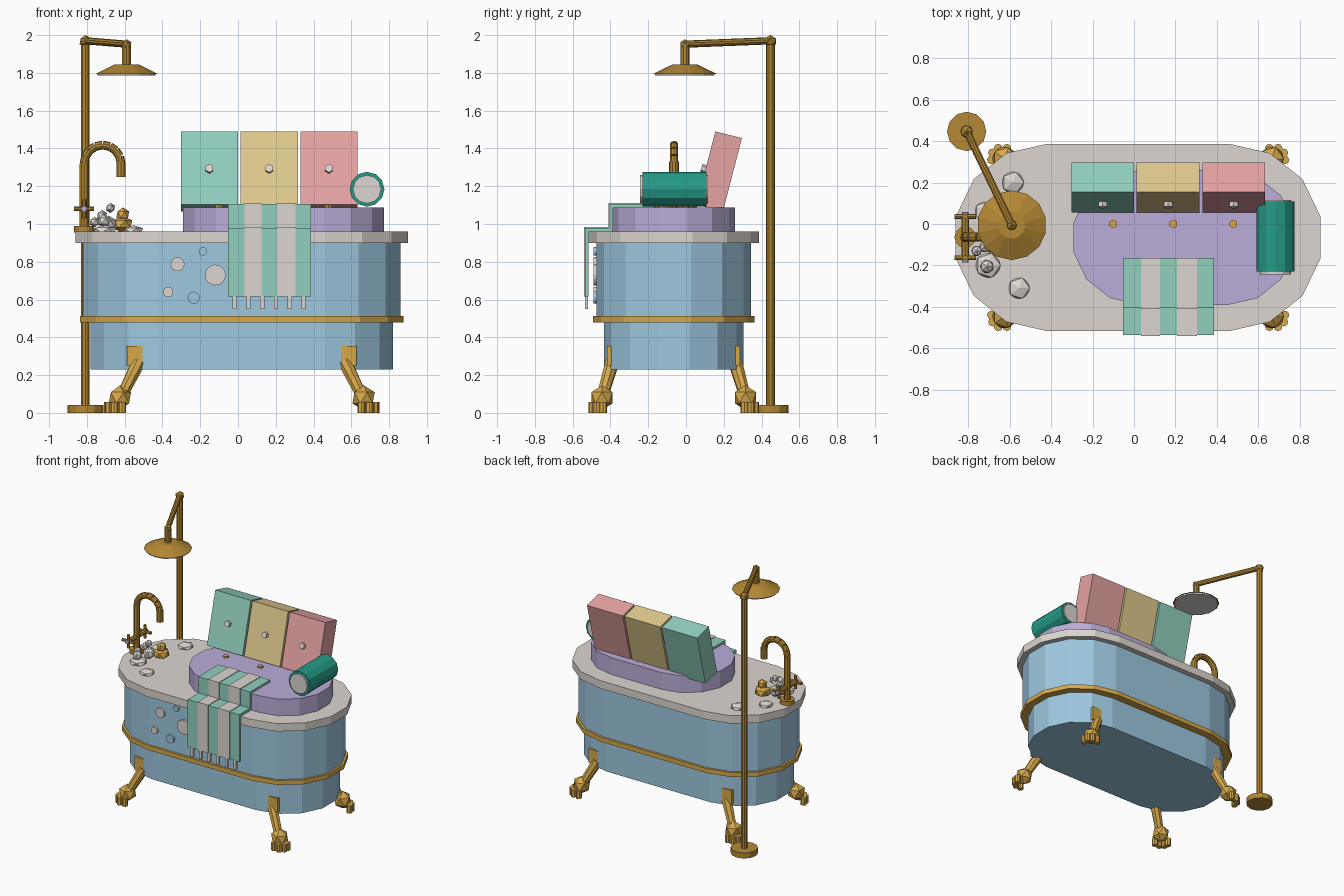
import bpy, bmesh, math
from mathutils import Vector, Matrix

if "Cube" in bpy.data.objects:
    bpy.data.objects.remove(bpy.data.objects["Cube"])


def mat(name, r, g, b):
    m = bpy.data.materials.new(name)
    lin = [((c / 255 + 0.055) / 1.055) ** 2.4 for c in (r, g, b)]
    m.diffuse_color = (*lin, 1)
    m.use_nodes = True
    m.node_tree.nodes["Principled BSDF"].inputs["Base Color"].default_value = m.diffuse_color
    return m


BLUE = mat("soft blue", 158, 200, 224)
GREY = mat("warm white", 220, 214, 208)
LILAC = mat("lilac", 187, 173, 217)
MINT = mat("mint", 146, 208, 191)
SAND = mat("sand yellow", 224, 202, 142)
PINK = mat("pink", 230, 163, 163)
TEAL = mat("teal", 36, 155, 135)
GOLD = mat("bright gold", 214, 168, 74)
BRASS = mat("dark brass", 180, 136, 52)


def finish(name, bm, m):
    bmesh.ops.recalc_face_normals(bm, faces=bm.faces)
    me = bpy.data.meshes.new(name)
    bm.to_mesh(me)
    bm.free()
    me.materials.append(m)
    ob = bpy.data.objects.new(name, me)
    bpy.context.collection.objects.link(ob)
    return ob


def prism(name, pts, vec, m):
    """Extrude a polygon of 3D points along vec."""
    bm = bmesh.new()
    f = bm.faces.new([bm.verts.new(p) for p in pts])
    r = bmesh.ops.extrude_face_region(bm, geom=[f], use_keep_orig=True)
    vs = [e for e in r["geom"] if isinstance(e, bmesh.types.BMVert)]
    bmesh.ops.translate(bm, vec=vec, verts=vs)
    return finish(name, bm, m)


def stadium(name, cx, cy, s, r, z0, z1, m):
    pts = []
    for side in (1, -1):
        for k in range(8):
            a = math.radians(-90 + k * 180 / 7)
            pts.append((cx + side * (s + r * math.cos(a)), cy + side * r * math.sin(a), z0))
    return prism(name, pts, (0, 0, z1 - z0), m)


def rod(name, a, b, r, m, r2=None, n=10):
    a, b = Vector(a), Vector(b)
    d = b - a
    bm = bmesh.new()
    M = Matrix.Translation((a + b) / 2) @ d.to_track_quat('Z', 'Y').to_matrix().to_4x4()
    bmesh.ops.create_cone(bm, cap_ends=True, segments=n, radius1=r,
                          radius2=r if r2 is None else r2, depth=d.length, matrix=M)
    return finish(name, bm, m)


def ball(name, c, r, m, sz=1.0):
    bm = bmesh.new()
    bmesh.ops.create_icosphere(bm, subdivisions=1, radius=r,
                               matrix=Matrix.Translation(c) @ Matrix.Diagonal((1, 1, sz, 1)))
    return finish(name, bm, m)


def box(name, x0, x1, y0, y1, z0, z1, m):
    return prism(name, [(x0, y0, z0), (x1, y0, z0), (x1, y1, z0), (x0, y1, z0)], (0, 0, z1 - z0), m)


# tub shell, trim band, rim and raised mound
CX, CY = 0.02, -0.065
stadium("tub_lower", CX, CY, 0.44, 0.37, 0.23, 0.49, BLUE)
stadium("tub_upper", CX, CY, 0.44, 0.41, 0.49, 0.91, BLUE)
stadium("trim_band", CX, CY, 0.44, 0.427, 0.478, 0.512, GOLD)
stadium("tub_rim", CX, CY, 0.44, 0.452, 0.90, 0.96, GREY)
stadium("bath_mound", 0.24, -0.065, 0.215, 0.325, 0.95, 1.088, LILAC)

# clawed feet
for sx in (-1, 1):
    for sy in (-1, 1):
        def P(x, y, z):
            return (CX + sx * x, CY + sy * y, z)
        xs, ys = sorted((P(0.525, 0, 0)[0], P(0.607, 0, 0)[0])), sorted((P(0, 0.325, 0)[1], P(0, 0.352, 0)[1]))
        box("foot_plate", *xs, *ys, 0.25, 0.355, GOLD)
        rod("foot_leg", P(0.545, 0.325, 0.27), P(0.64, 0.38, 0.08), 0.038, GOLD, 0.03, 8)
        ball("foot_ball", P(0.645, 0.38, 0.08), 0.066, GOLD)
        for t in (-40, 0, 40, 85):
            a = math.radians(28 + t)
            x, y = 0.655 + 0.055 * math.cos(a), 0.385 + 0.05 * math.sin(a)
            rod("foot_toe", P(x, y, 0), P(x, y, 0.058), 0.021, GOLD, n=8)

# bubble discs on the front
for x, z, r, m in ((-0.32, 0.787, 0.037, GREY), (-0.12, 0.73, 0.055, GREY), (-0.185, 0.855, 0.022, BLUE),
                   (-0.37, 0.64, 0.027, GREY), (-0.235, 0.61, 0.032, BLUE)):
    rod("bubble_disc", (x, -0.47, z), (x, -0.49, z), r, m, n=16)

# three leaning boxes with knobs, and studs in front
for x0, x1, m in ((-0.302, 0.0, MINT), (0.013, 0.317, SAND), (0.33, 0.633, PINK)):
    prism("leaning_box", [(x0, 0.055, 1.102), (x0, 0.155, 1.49), (x0, 0.296, 1.455), (x0, 0.196, 1.067)],
          (x1 - x0, 0, 0), m)
    xm = (x0 + x1) / 2
    rod("box_knob", (xm, 0.11, 1.288), (xm, 0.081, 1.296), 0.023, GREY, n=6)
for x in (-0.10, 0.19, 0.48):
    rod("gold_stud", (x, 0, 1.08), (x, 0, 1.1), 0.021, GOLD, n=6)

# rolled towel
rod("towel_roll", (0.683, -0.23, 1.184), (0.683, 0.108, 1.184), 0.092, TEAL, n=12)
rod("roll_core", (0.683, -0.243, 1.184), (0.683, 0.116, 1.184), 0.075, GREY, n=12)

# draped towel: stepped profile, stripes and fringe


def drape(name, x0, x1, g, m):
    prof = [(-0.163, 1.085), (-0.163, 1.105 + g), (-0.405 - g, 1.105 + g), (-0.405 - g, 0.98 + g),
            (-0.535 - g, 0.98 + g), (-0.535 - g, 0.617), (-0.517, 0.617), (-0.517, 0.955),
            (-0.385, 0.955), (-0.385, 1.085)]
    prism(name, [(x0, y, z) for y, z in prof], (x1 - x0, 0, 0), m)


drape("draped_towel", -0.053, 0.386, 0, MINT)
drape("towel_stripe", 0.035, 0.125, 0.005, GREY)
drape("towel_stripe", 0.207, 0.305, 0.005, GREY)
for k in range(6):
    x = -0.018 + k * 0.073
    box("towel_fringe", x - 0.011, x + 0.011, -0.535, -0.52, 0.55, 0.62, GREY)

# gooseneck tap
FX, FY = -0.815, -0.063
rod("tap_flange", (FX, FY, 0.955), (FX, FY, 0.99), 0.052, BRASS, n=12)
rod("tap_riser", (FX, FY, 0.96), (FX, FY, 1.32), 0.025, BRASS)
arc = [(FX + 0.098 - 0.098 * math.cos(math.pi * k / 8), FY, 1.32 + 0.098 * math.sin(math.pi * k / 8))
       for k in range(9)]
for a, b in zip(arc, arc[1:]):
    rod("tap_bend", a, b, 0.023, BRASS)
rod("tap_nozzle", (FX + 0.196, FY, 1.33), (FX + 0.196, FY, 1.248), 0.026, BRASS)

# tap cross handles
rod("handle_bar", (FX, FY - 0.11, 1.08), (FX, FY + 0.11, 1.08), 0.018, BRASS, n=8)
for s in (-1, 1):
    y = FY + s * 0.1
    rod("handle_cross", (FX - 0.052, y, 1.08), (FX + 0.052, y, 1.08), 0.012, BRASS, n=8)
    rod("handle_cross", (FX, y, 1.03), (FX, y, 1.13), 0.012, BRASS, n=8)
    rod("handle_cap", (FX, y, 1.08), (FX, y + s * 0.022, 1.08), 0.016, LILAC, n=8)

# standing shower
SX, SY, HX, HY = -0.808, 0.447, -0.59, -0.006
rod("shower_base", (SX, SY, 0), (SX, SY, 0.042), 0.095, BRASS, n=12)
rod("shower_pole", (SX, SY, 0.03), (SX, SY, 1.97), 0.024, BRASS)
ball("shower_elbow", (SX, SY, 1.967), 0.034, BRASS)
rod("shower_arm", (SX, SY, 1.97), (HX, HY, 1.952), 0.019, BRASS)
ball("shower_elbow", (HX, HY, 1.95), 0.028, BRASS)
rod("shower_drop", (HX, HY, 1.835), (HX, HY, 1.95), 0.024, BRASS)
rod("shower_head", (HX, HY, 1.795), (HX, HY, 1.845), 0.168, BRASS, 0.065, 14)
rod("shower_plate", (HX, HY, 1.785), (HX, HY, 1.796), 0.158, GREY, n=14)

# foam, bubbles and bath toy beside the tap
for x, y, r in ((-0.585, 0.2, 0.06), (-0.555, -0.31, 0.058), (-0.705, -0.2, 0.068), (-0.72, 0.06, 0.055)):
    ball("foam_patch", (x, y, 0.965), r, GREY, 0.5)
for x, y, z, r in ((-0.71, -0.205, 1.015, 0.036), (-0.675, -0.12, 1.085, 0.027), (-0.72, -0.11, 1.045, 0.03),
                   (-0.76, -0.13, 1.01, 0.028), (-0.685, -0.1, 1.0, 0.045)):
    ball("foam_bubble", (x, y, z), r, GREY)
ball("toy_body", (-0.615, -0.05, 1.0), 0.062, GOLD, 0.7)
ball("toy_head", (-0.61, -0.055, 1.05), 0.038, GOLD)
